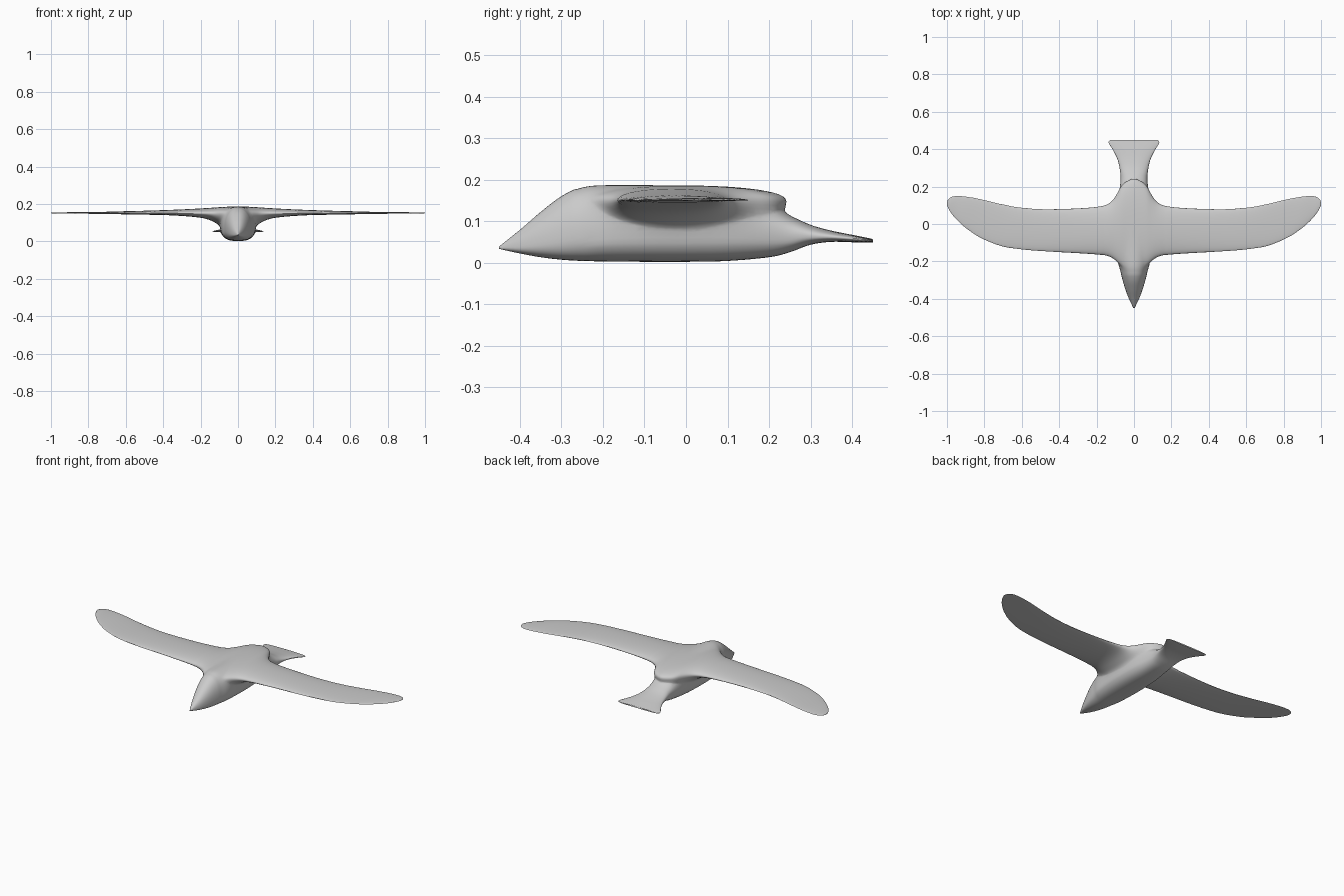
import bpy, bmesh, math

cube = bpy.data.objects.get("Cube")
if cube:
    bpy.data.objects.remove(cube, do_unlink=True)

grey = bpy.data.materials.new("plain_grey")
grey.use_nodes = True
colour = (0.6, 0.6, 0.6, 1)
grey.diffuse_color = colour
grey.node_tree.nodes["Principled BSDF"].inputs["Base Color"].default_value = colour


def refine(rows, steps):
    """Catmull-Rom through a short list of section rows."""
    out = []
    for i in range(len(rows) - 1):
        a, b, c, d = rows[max(i - 1, 0)], rows[i], rows[i + 1], rows[min(i + 2, len(rows) - 1)]
        for k in range(steps):
            t = k / steps
            out.append([q + t / 2 * (r - p + t * (2*p - 5*q + 4*r - s + t * (3*(q - r) + s - p)))
                        for p, q, r, s in zip(a, b, c, d)])
    return out + [list(rows[-1])]


def section(half, low, high, mid, power_low, power_high, count):
    """Closed outline as (across, z), with separate upper and lower halves."""
    points = []
    for i in range(count):
        a = 2 * math.pi * i / count
        c, s = math.cos(a), math.sin(a)
        p = 2 / (power_high if s > 0 else power_low)
        reach = high - mid if s > 0 else mid - low
        points.append((half * math.copysign(abs(c) ** p, c),
                       mid + reach * math.copysign(abs(s) ** p, s)))
    return points


def loft(name, rings):
    bm = bmesh.new()
    loops = [[bm.verts.new(p) for p in ring] for ring in rings]
    n = len(loops[0])
    for a, b in zip(loops, loops[1:]):
        for i in range(n):
            j = (i + 1) % n
            bm.faces.new((a[i], a[j], b[j], b[i]))
    bm.faces.new(loops[0])
    bm.faces.new(loops[-1])
    bmesh.ops.recalc_face_normals(bm, faces=bm.faces)
    mesh = bpy.data.meshes.new(name)
    bm.to_mesh(mesh)
    bm.free()
    mesh.materials.append(grey)
    obj = bpy.data.objects.new(name, mesh)
    bpy.context.collection.objects.link(obj)
    return obj


# Body from beak to fanned tail: y, half width, bottom, top, widest height
body_rows = [
    (-.45, .003, .033, .039, .036), (-.4, .027, .022, .079, .04),
    (-.35, .046, .013, .122, .05), (-.3, .061, .007, .16, .062),
    (-.25, .074, .004, .183, .075), (-.2, .088, .003, .188, .085),
    (-.1, .096, .002, .188, .09), (0, .096, .002, .186, .09),
    (.1, .09, .004, .175, .09), (.2, .076, .013, .14, .08),
    (.25, .072, .025, .114, .07), (.3, .077, .043, .091, .065),
    (.35, .09, .05, .077, .062), (.4, .115, .049, .067, .058),
    (.43, .134, .048, .061, .055), (.445, .132, .048, .058, .053),
    (.45, .115, .049, .056, .052)]
rings = []
for y, w, low, high, mid in refine(body_rows, 5):
    rings.append([(x, y, z) for x, z in section(w, low, high, mid, 2.7, 2.2, 48)])
body = loft("bird", rings)

# Wing from centre to tip: x, leading edge, trailing edge, bottom, top
wing_rows = [
    (0, -.24, .25, .07, .186), (.06, -.23, .22, .07, .186),
    (.09, -.205, .165, .08, .184), (.12, -.181, .122, .098, .182),
    (.16, -.168, .1, .117, .179), (.22, -.161, .089, .129, .175),
    (.35, -.153, .081, .139, .169), (.5, -.145, .08, .143, .164),
    (.62, -.134, .09, .145, .161), (.72, -.115, .109, .147, .158),
    (.82, -.074, .133, .148, .156), (.9, -.021, .147, .149, .156),
    (.95, .025, .15, .149, .155), (.98, .062, .143, .15, .155),
    (.995, .088, .129, .15, .154), (1, .1, .115, .151, .153)]
half = refine(wing_rows, 5)
span = [[-r[0]] + r[1:] for r in reversed(half[1:])] + half
rings = []
for x, front, back, low, high in span:
    centre = (front + back) / 2
    edge = max(low + .001, min(.15, high - .001))
    rings.append([(x, centre + v, z)
                  for v, z in section((back - front) / 2, low, high, edge, 2, 2.1, 48)])
wings = loft("wings", rings)

# Fuse the wings to the body
union = body.modifiers.new("join_wings", 'BOOLEAN')
union.operation = 'UNION'
union.solver = 'EXACT'
union.object = wings
fused = bpy.data.meshes.new_from_object(body.evaluated_get(bpy.context.evaluated_depsgraph_get()))
body.modifiers.clear()
body.data = fused
bpy.data.objects.remove(wings, do_unlink=True)

# Soften the wing roots into the body
bm = bmesh.new()
bm.from_mesh(fused)
bmesh.ops.remove_doubles(bm, verts=bm.verts, dist=.0015)
bmesh.ops.triangulate(bm, faces=[f for f in bm.faces if len(f.verts) > 4])
root = [v for v in bm.verts if abs(v.co.x) < .17 and abs(v.co.y) < .27 and v.co.z > .05]
for _ in range(8):
    bmesh.ops.smooth_vert(bm, verts=root, factor=.5, use_axis_x=True, use_axis_y=True, use_axis_z=True)
bmesh.ops.recalc_face_normals(bm, faces=bm.faces)
bm.to_mesh(fused)
bm.free()

bpy.context.view_layer.objects.active = body
body.select_set(True)
bpy.ops.object.shade_smooth_by_angle(angle=math.radians(60))
